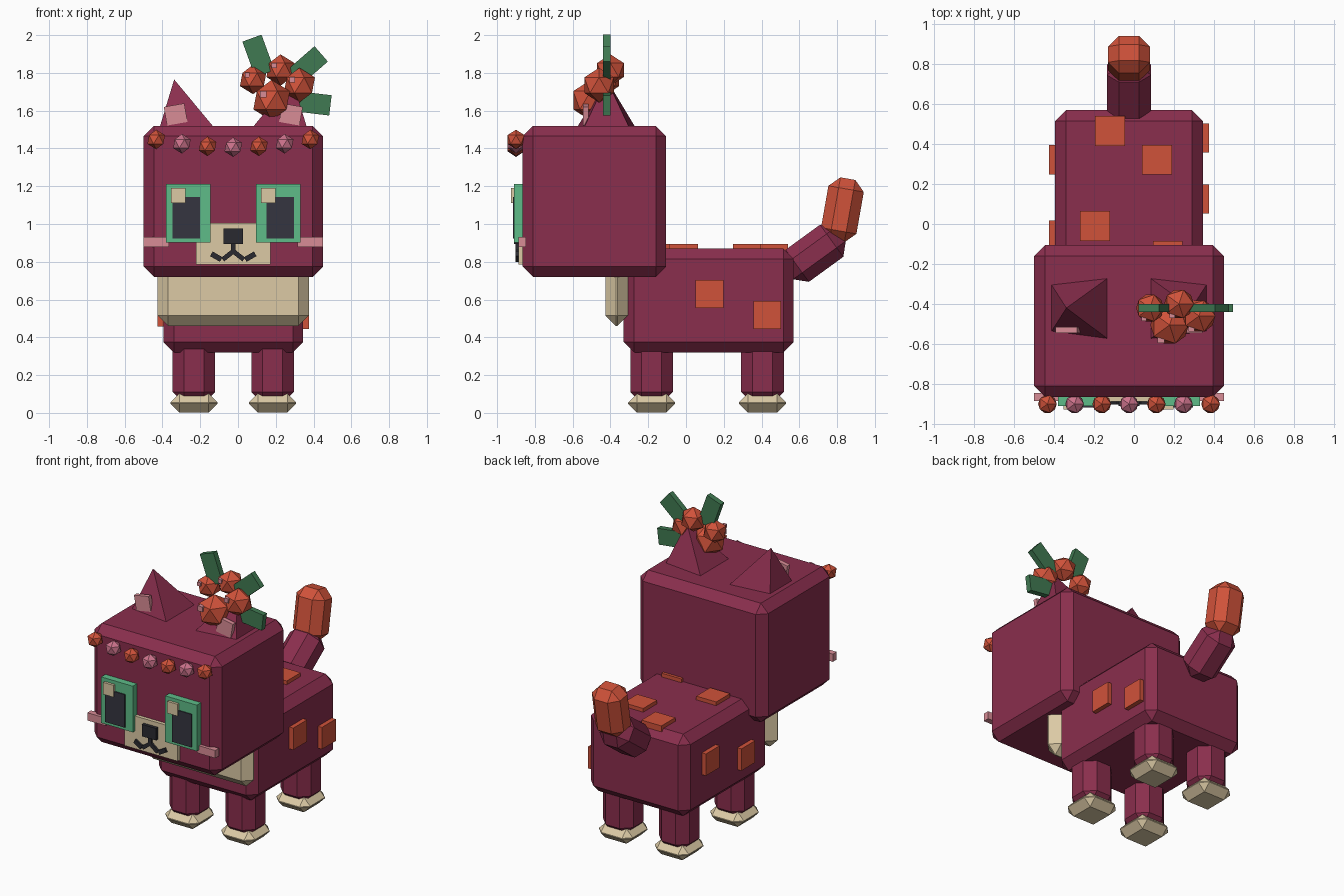
import bpy, bmesh
from math import radians
from mathutils import Vector, Matrix, Euler

if "Cube" in bpy.data.objects:
    bpy.data.objects.remove(bpy.data.objects["Cube"], do_unlink=True)

MID = -0.025  # symmetry plane in x


def material(name, rgb):
    lin = [((c / 255 + 0.055) / 1.055) ** 2.4 for c in rgb] + [1.0]
    m = bpy.data.materials.new(name)
    m.use_nodes = True
    m.diffuse_color = lin
    bsdf = next(n for n in m.node_tree.nodes if n.type == 'BSDF_PRINCIPLED')
    bsdf.inputs["Base Color"].default_value = lin
    return m


PLUM = material("plum_fur", (138, 46, 77))
CREAM = material("cream", (220, 202, 165))
ORANGE = material("orange", (208, 82, 58))
PINK = material("pink", (217, 140, 150))
ROSE = material("rose", (205, 115, 140))
MINT = material("mint_green", (94, 188, 136))
LEAF = material("leaf_green", (64, 122, 82))
DARK = material("charcoal", (53, 53, 64))
BLACK = material("near_black", (42, 42, 48))


def add(name, bm, mat, loc=(0, 0, 0), rot=(0, 0, 0), bevel=0):
    bmesh.ops.recalc_face_normals(bm, faces=bm.faces)
    me = bpy.data.meshes.new(name)
    bm.to_mesh(me)
    bm.free()
    me.materials.append(mat)
    ob = bpy.data.objects.new(name, me)
    ob.location = loc
    ob.rotation_euler = Euler([radians(a) for a in rot])
    bpy.context.collection.objects.link(ob)
    if bevel:
        mod = ob.modifiers.new("chamfer", 'BEVEL')
        mod.width = bevel
        mod.segments = 1
        mod.limit_method = 'NONE'
    return ob


def box(name, mat, loc, size, bevel=0, rot=(0, 0, 0)):
    bm = bmesh.new()
    bmesh.ops.create_cube(bm, size=1, matrix=Matrix.Diagonal((*size, 1)))
    return add(name, bm, mat, loc, rot, bevel)


def berry(name, mat, loc, radius):
    bm = bmesh.new()
    bmesh.ops.create_icosphere(bm, subdivisions=1, radius=radius)
    return add(name, bm, mat, loc)


# head, body and chest
box("head", PLUM, (MID, -0.485, 1.12), (0.95, 0.76, 0.8), 0.055)
box("body", PLUM, (MID, 0.12, 0.595), (0.74, 0.9, 0.55), 0.055)
box("chest", CREAM, (MID, -0.367, 0.63), (0.8, 0.118, 0.34), 0.055)

# legs and paws
for side, sx in (("right", -1), ("left", 1)):
    for end, y in (("front", -0.182), ("rear", 0.405)):
        x = MID + sx * 0.208
        box(f"{end}_{side}_leg", PLUM, (x, y, 0.235), (0.225, 0.225, 0.37), 0.06)
        box(f"{end}_{side}_paw", CREAM, (x, y, 0.052), (0.25, 0.25, 0.1), 0.047)

# tail
box("tail_base", PLUM, (MID, 0.68, 0.845), (0.22, 0.21, 0.345), 0.06, (-54, 0, 0))
box("tail_tip", ORANGE, (MID, 0.828, 1.075), (0.21, 0.19, 0.335), 0.055, (-10, 0, 0))

# square fur patches on the back and flanks
for x, y in ((-0.12, 0.465), (0.115, 0.322), (-0.195, -0.01), (0.168, -0.16)):
    box("back_patch", ORANGE, (x, y, 0.875), (0.148, 0.148, 0.04))
for x, y, z in ((0.35, 0.125, 0.63), (0.35, 0.43, 0.518),
                (-0.4, 0.322, 0.64), (-0.4, -0.055, 0.53)):
    box("flank_patch", ORANGE, (x, y, z), (0.05, 0.147, 0.147))

# ears: slanted four-sided pyramids with a pink inner plate
for side, sx in (("right", -1), ("left", 1)):
    bm = bmesh.new()
    outline = ((0.39, -0.54, 1.51), (0.39, -0.30, 1.51),
               (0.105, -0.27, 1.515), (0.105, -0.575, 1.515))
    ring = [bm.verts.new((MID + sx * x, y, z)) for x, y, z in outline]
    tip = bm.verts.new((MID + sx * 0.313, -0.42, 1.765))
    bm.faces.new(ring)
    for i in range(4):
        bm.faces.new((ring[i], ring[(i + 1) % 4], tip))
    add(f"{side}_ear", bm, PLUM)
    box(f"{side}_inner_ear", PINK, (MID + sx * 0.305, -0.53, 1.58),
        (0.11, 0.028, 0.1), rot=(0, sx * 10, 0))

# eyes and cheeks
for side, sx in (("right", -1), ("left", 1)):
    x = MID + sx * 0.238
    box(f"{side}_eye_frame", MINT, (x, -0.88, 1.058), (0.235, 0.06, 0.31))
    box(f"{side}_pupil", DARK, (MID + sx * 0.248, -0.9, 1.033), (0.145, 0.034, 0.222))
    box(f"{side}_eye_glint", CREAM, (x - 0.053, -0.91, 1.15), (0.075, 0.034, 0.08))
    box(f"{side}_cheek", PINK, (MID + sx * 0.408, -0.866, 0.905), (0.135, 0.04, 0.052))

# muzzle, nose and mouth
box("muzzle", CREAM, (MID, -0.868, 0.895), (0.395, 0.04, 0.22))
box("nose", BLACK, (MID, -0.893, 0.935), (0.105, 0.035, 0.08))
box("nose_stem", BLACK, (MID, -0.892, 0.87), (0.024, 0.02, 0.06))
for sx in (-1, 1):
    box("mouth_inner", BLACK, (MID + sx * 0.03, -0.892, 0.832),
        (0.065, 0.02, 0.025), rot=(0, sx * 38, 0))
    box("mouth_outer", BLACK, (MID + sx * 0.09, -0.892, 0.827),
        (0.06, 0.02, 0.028), rot=(0, -sx * 30, 0))

# drooping row of brow berries
for i in range(-3, 4):
    berry("brow_berry", ORANGE if i % 2 else ROSE,
          (MID + i * 0.136, -0.9, 1.407 + 0.0045 * i * i), 0.052)

# berry cluster by the left ear, each berry with a small glint
for x, y, z, r in ((0.08, -0.42, 1.765, 0.078), (0.225, -0.4, 1.815, 0.083),
                   (0.325, -0.46, 1.735, 0.092), (0.178, -0.505, 1.655, 0.108)):
    centre = Vector((x, y, z))
    berry("cluster_berry", ORANGE, centre, r)
    box("berry_glint", PINK, centre + r * Vector((-0.4, -0.68, 0.3)),
        [r * 0.32] * 3)

# leaves behind the cluster
for x, z, tilt in ((0.108, 1.89, -20), (0.365, 1.835, 49), (0.39, 1.64, 97)):
    box("leaf", LEAF, (x, -0.42, z), (0.108, 0.038, 0.2), rot=(0, tilt, 0))
